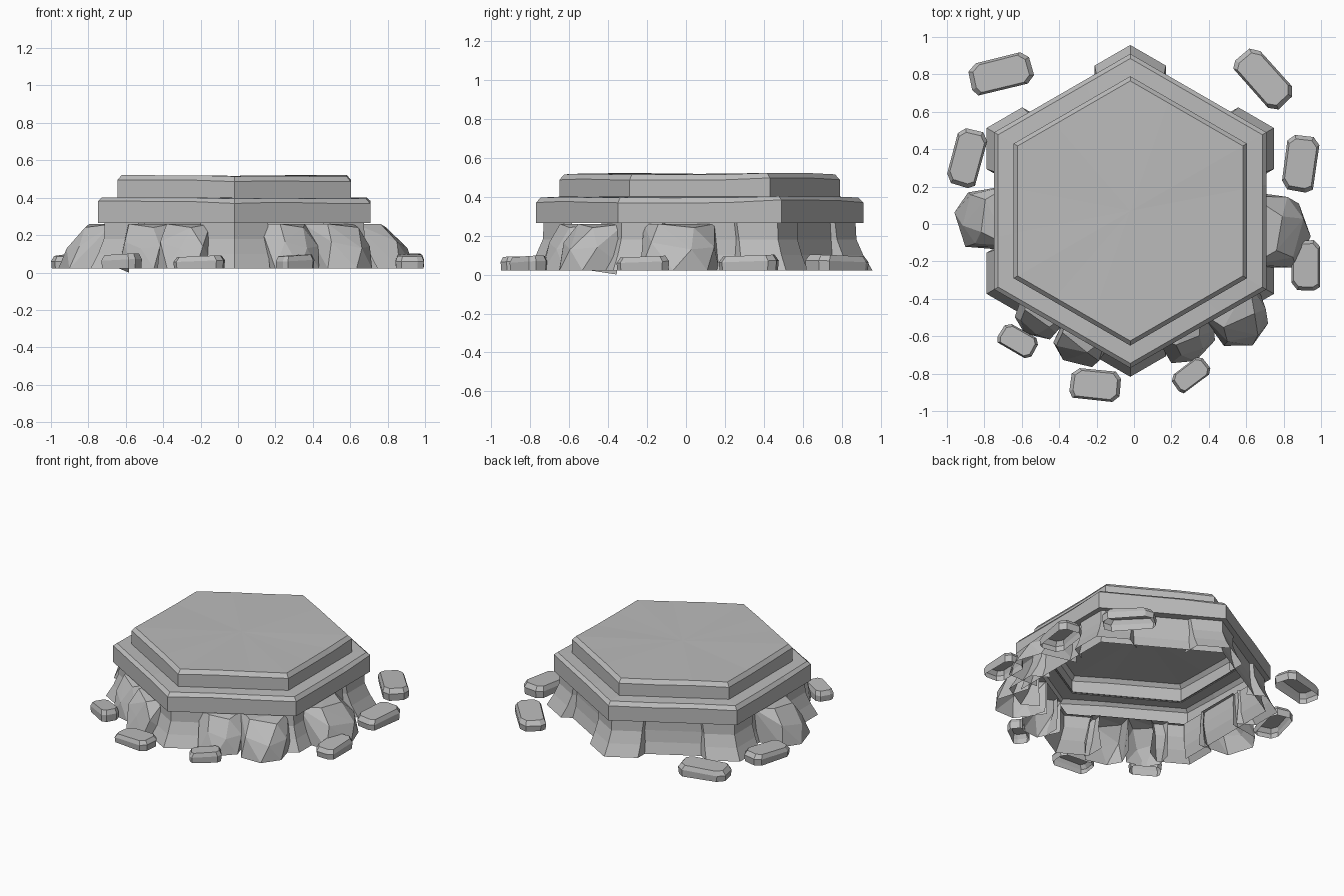
import bpy, bmesh, math, random
from mathutils import Vector, Matrix

random.seed(4)
cube = bpy.data.objects.get("Cube")
if cube:
    bpy.data.objects.remove(cube, do_unlink=True)

CENTRE = Vector((-0.02, 0.07, 0))
GROUND = 0.022

stone = bpy.data.materials.new("grey_stone")
stone.use_nodes = True
GREY = (0.5, 0.5, 0.5, 1)
stone.diffuse_color = GREY
stone.node_tree.nodes["Principled BSDF"].inputs["Base Color"].default_value = GREY


def finish(name, bm):
    mesh = bpy.data.meshes.new(name)
    bm.to_mesh(mesh)
    bm.free()
    mesh.materials.append(stone)
    obj = bpy.data.objects.new(name, mesh)
    bpy.context.collection.objects.link(obj)


def loft(bm, rings, closed=True):
    """Skin a stack of rings or open strips and return their vertices."""
    rows = [[bm.verts.new(p) for p in ring] for ring in rings]
    for low, high in zip(rows, rows[1:]):
        count = len(low)
        for i in range(count if closed else count - 1):
            j = (i + 1) % count
            bm.faces.new((low[i], low[j], high[j], high[i]))
    return rows


def corner(k, radius, z=0.0):
    a = math.radians(90 + 60 * k)
    return CENTRE + Vector((radius * math.cos(a), radius * math.sin(a), z))


# Hexagonal slabs, hollow underneath, with slightly uneven worn edges
PARTS = 3
wobble = [random.uniform(-1, 1) for _ in range(6 * PARTS)]


def hexagon(radius, z, wear=0.0):
    ring = []
    for k in range(6):
        for s in range(PARTS):
            p = corner(k, radius, z).lerp(corner(k + 1, radius, z), s / PARTS)
            p.z += wear * wobble[k * PARTS + s]
            ring.append(p)
    return ring


def slab(name, profile, capped=False):
    bm = bmesh.new()
    rows = loft(bm, [hexagon(*step) for step in profile])
    if capped:
        hub = bm.verts.new(CENTRE + Vector((0, 0, profile[-1][1])))
        top = rows[-1]
        for i, v in enumerate(top):
            bm.faces.new((v, top[(i + 1) % len(top)], hub))
    finish(name, bm)


slab("lower_slab", [(0.775, 0.265), (0.84, 0.265), (0.84, 0.375, 0.01),
                    (0.815, 0.398, 0.005), (0.71, 0.4)])
slab("upper_slab", [(0.72, 0.395), (0.72, 0.49, 0.007), (0.695, 0.517, 0.005)], True)

# Wall panels on the back and the two flanks; boulders fill the front sides
WALL = ((0.81, GROUND), (0.785, 0.1), (0.775, 0.18), (0.775, 0.265))
for k in (0, 1, 4, 5):
    bm = bmesh.new()
    loft(bm, [[corner(k, r, z), corner(k + 1, r, z)] for r, z in WALL], closed=False)
    finish("wall_panel", bm)


# Flared buttress shell wrapped round each corner
def buttress(k):
    bm = bmesh.new()
    rings = []
    for radius, z, arm in ((0.887, GROUND, 0.22), (0.84, 0.1, 0.21),
                           (0.805, 0.18, 0.2), (0.8, 0.27, 0.21)):
        def arm_end(r, d):
            mid = corner(k, r, z)
            return mid + (corner(k + d, r, z) - mid).normalized() * arm
        rings.append([arm_end(0.76, -1), arm_end(radius, -1), corner(k, radius, z),
                      arm_end(radius, 1), arm_end(0.76, 1)])
    loft(bm, rings, closed=False)
    finish("corner_buttress", bm)


for k in range(6):
    buttress(k)


# Faceted boulders leaning on the wall: (reach, side, height) fractions
BOULDER = ((1, -0.1, 0), (0.8, 0.4, 0), (0.75, -0.45, 0), (0, 0.5, 0), (0, -0.5, 0),
           (0.85, 0.12, 0.45), (0.75, -0.35, 0.6), (0.6, 0.45, 0.5),
           (0.55, 0.2, 0.92), (0.45, -0.3, 1), (0, 0.45, 1), (0, -0.48, 1))


def boulder(name, angle, slide, width, reach, dip=0.0):
    wall = 0.65
    bm = bmesh.new()
    for i, (out, side, up) in enumerate(BOULDER):
        x = wall + out * (reach - wall) * (1 if up == 0 else random.uniform(0.92, 1.05))
        y = slide + width * (side + random.uniform(-0.06, 0.06))
        z = GROUND + 0.238 * up - (dip if i == 4 else 0)
        bm.verts.new((x, y, z))
    hull = bmesh.ops.convex_hull(bm, input=bm.verts)
    spare = [g for g in hull["geom_interior"] if isinstance(g, bmesh.types.BMVert)]
    bmesh.ops.delete(bm, geom=spare, context="VERTS")
    bmesh.ops.recalc_face_normals(bm, faces=bm.faces)
    # The underside and the back against the wall stay open
    bm.normal_update()
    unseen = [f for f in bm.faces if f.normal.z < -0.6 or f.normal.x < -0.6]
    bmesh.ops.delete(bm, geom=unseen, context="FACES")
    bm.transform(Matrix.Translation(CENTRE) @ Matrix.Rotation(math.radians(angle), 4, "Z"))
    finish(name, bm)


boulder("left_boulder", 0, -0.11, 0.41, 0.965)
boulder("right_boulder", 180, 0.04, 0.34, 0.94)
boulder("front_right_outer_boulder", 240, -0.13, 0.28, 0.85, GROUND)
boulder("front_right_inner_boulder", 240, 0.11, 0.29, 0.87)
boulder("front_left_inner_boulder", 300, -0.06, 0.31, 0.87)
boulder("front_left_outer_boulder", 300, 0.22, 0.33, 0.95)


# Loose flat stones: chipped oblong outline with a bevelled top, open below
OUTLINE = ((-1, -0.6), (-0.85, -1), (0.75, -0.92), (1, -0.5),
           (0.96, 0.6), (0.72, 1), (-0.72, 0.9), (-1, 0.5))


def loose_stone(x, y, length, width, angle, height):
    bm = bmesh.new()
    rings = []
    for scale, z in ((0.97, 0), (1, 0.6 * height), (0.86, height)):
        rings.append([(u * scale * length / 2, v * scale * width / 2, z + 0.005 * u * (z > 0))
                      for u, v in OUTLINE])
    rows = loft(bm, rings)
    bm.faces.new(rows[-1])
    bm.transform(Matrix.Translation((x, y, GROUND)) @ Matrix.Rotation(math.radians(angle), 4, "Z"))
    finish("loose_stone", bm)


for placement in ((-0.71, 0.805, 0.34, 0.18, 12, 0.075), (0.695, 0.775, 0.35, 0.18, -50, 0.075),
                  (-0.893, 0.355, 0.31, 0.17, 73, 0.07), (0.89, 0.325, 0.3, 0.18, 80, 0.075),
                  (0.918, -0.22, 0.27, 0.16, 88, 0.07), (-0.62, -0.625, 0.21, 0.13, -32, 0.075),
                  (-0.205, -0.86, 0.27, 0.17, -8, 0.065), (0.305, -0.805, 0.21, 0.12, 35, 0.07)):
    loose_stone(*placement)
